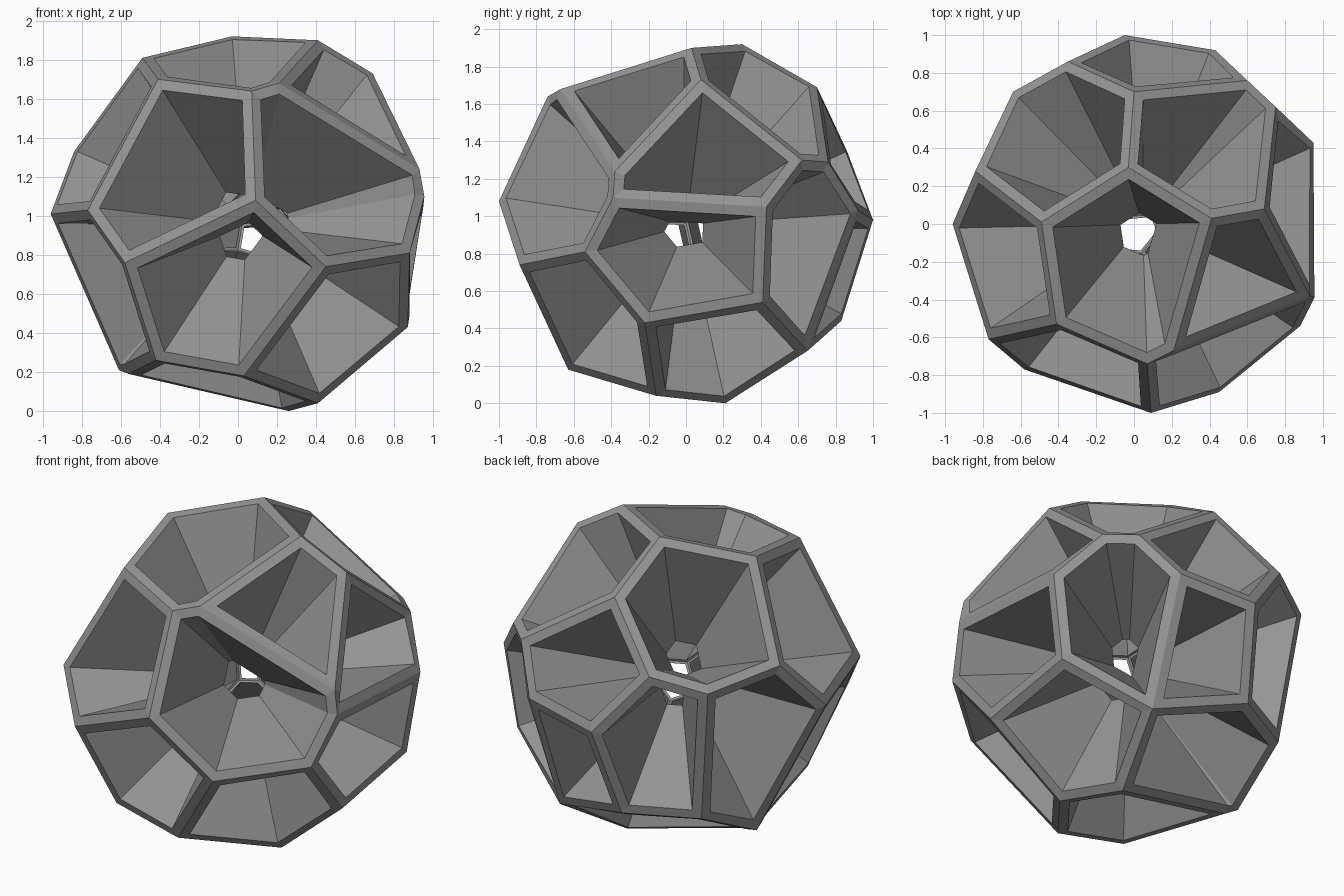
import bpy, bmesh
from mathutils import Vector

if "Cube" in bpy.data.objects:
    bpy.data.objects.remove(bpy.data.objects["Cube"])

CENTRE = Vector((0.045, 0.0, 0.95))
STRIP = 0.055      # half width of each frame bar
CORE = 0.245       # scale of the inner hollow

# Corner points of the irregular faceted ball
P = {
    'A': (0.09, -1.0, 1.08), 'B': (-0.58, -0.77, 0.76), 'C': (0.45, -0.89, 0.74),
    'D': (-0.77, -0.61, 1.03), 'E': (-0.96, 0.0, 1.01), 'F': (-0.41, -0.53, 1.70),
    'G': (0.07, -0.74, 1.64), 'H': (0.21, -0.67, 1.68), 'I': (0.41, 0.03, 1.90),
    'J': (-0.49, 0.01, 1.81), 'K': (-0.03, 0.30, 1.92), 'L': (0.0, 0.70, 1.69),
    'M': (0.69, 0.08, 1.73), 'N': (0.75, 0.62, 1.30), 'O': (0.60, 0.76, 1.29),
    'P': (0.43, 0.92, 1.03), 'Q': (0.95, 0.43, 1.05), 'R': (0.93, -0.38, 1.24),
    'r': (0.955, -0.39, 1.10), 'S': (0.88, -0.54, 0.81), 'T': (0.87, -0.22, 0.43),
    'U': (0.87, 0.41, 0.54), 'V': (0.41, -0.16, 0.04), 'W': (0.26, 0.21, 0.0),
    'X': (0.41, 0.65, 0.28), 'Y': (-0.14, 0.83, 0.44), 'Z': (-0.05, 1.0, 0.98),
    'a': (0.03, -0.63, 0.18), 'b': (-0.42, -0.59, 0.26), 'c': (-0.61, 0.18, 0.21),
    'd': (-0.64, 0.70, 1.26), 'e': (-0.84, 0.28, 1.33), 'f': (-0.35, 0.86, 1.35),
    'g': (-0.54, 0.62, 0.43), 'h': (-0.56, 0.13, 0.19),
}
# Windows of the ball, as loops of corners
FACES = ("ABbaC AGFDB ACSrRHG HIKJFG HRMI RrQNM IMNOLK rSTUQ SCaVT TVWXU "
         "abhWV QUXPON PZfLO KLfdeJ JeEDF DEchbB Eedgc dfZYg ZPXY WhcgYX").split()

bm = bmesh.new()
v = {k: bm.verts.new(co) for k, co in P.items()}
windows = [bm.faces.new([v[k] for k in f]) for f in FACES]
bmesh.ops.recalc_face_normals(bm, faces=bm.faces)

# Outer frame: inset each window and open it
bmesh.ops.inset_individual(bm, faces=windows, thickness=STRIP, use_even_offset=True)
loops = [list(f.verts) for f in windows]
bmesh.ops.delete(bm, geom=windows, context='FACES_ONLY')

# Inner frame: the same cage shrunk towards the centre
outer_faces = bm.faces[:]
inner = {p: bm.verts.new(CENTRE + (p.co - CENTRE) * CORE) for p in bm.verts[:]}
for f in outer_faces:
    bm.faces.new([inner[p] for p in reversed(f.verts)])

# Funnel walls joining the two frames
for loop in loops:
    for p, q in zip(loop, loop[1:] + loop[:1]):
        bm.faces.new((p, q, inner[q], inner[p]))

bmesh.ops.recalc_face_normals(bm, faces=bm.faces)
mesh = bpy.data.meshes.new("funnel_ball")
bm.to_mesh(mesh)
bm.free()
ball = bpy.data.objects.new("funnel_ball", mesh)
bpy.context.collection.objects.link(ball)

# Dark grey finish
grey = bpy.data.materials.new("dark_grey")
grey.diffuse_color = (0.3, 0.3, 0.3, 1)
grey.use_nodes = True
grey.node_tree.nodes["Principled BSDF"].inputs["Base Color"].default_value = grey.diffuse_color
mesh.materials.append(grey)
